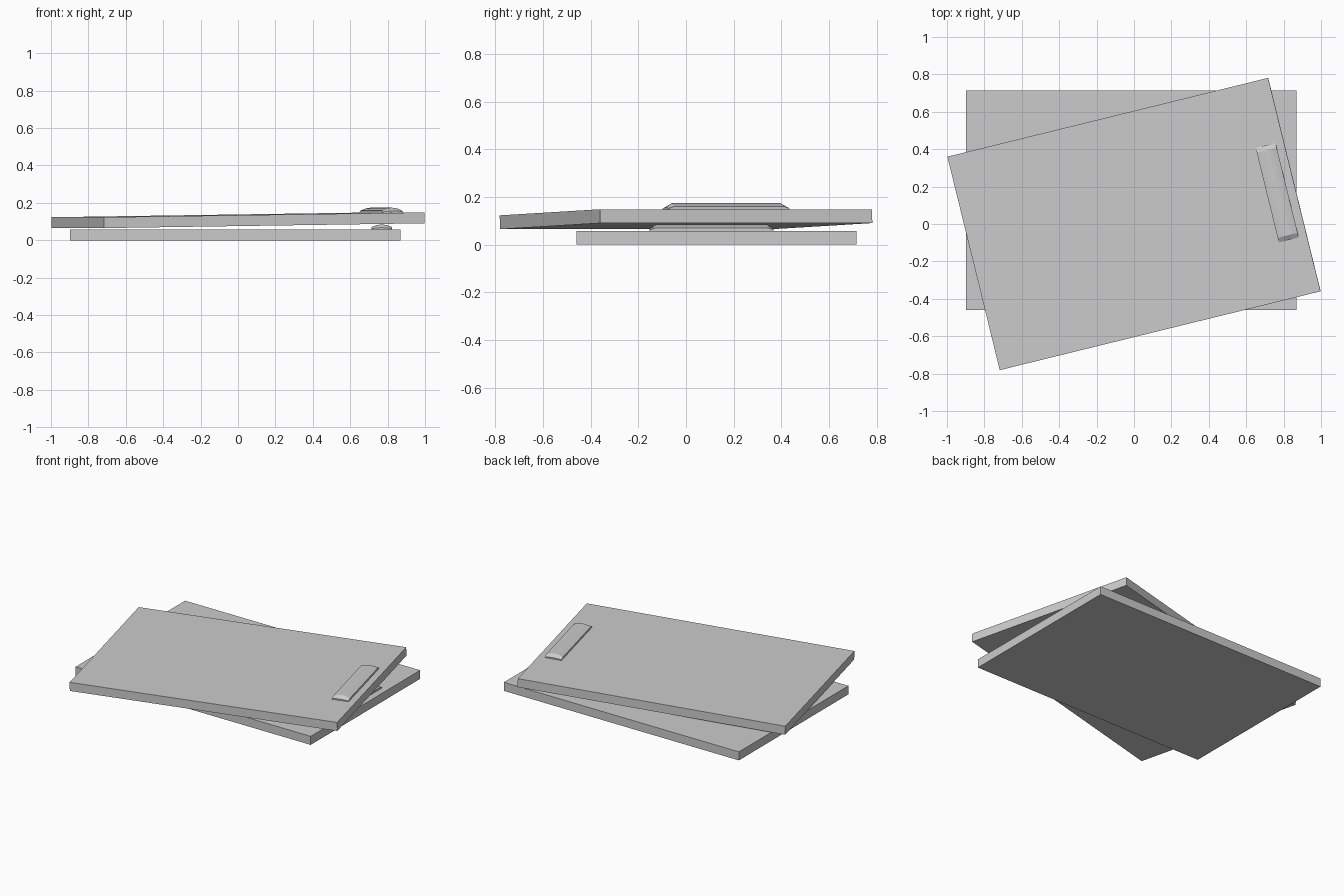
import bpy, bmesh
from math import radians
from mathutils import Matrix, Vector

if "Cube" in bpy.data.objects:
    bpy.data.objects.remove(bpy.data.objects["Cube"])

LENGTH, WIDTH, THICK = 1.766, 1.175, 0.058


def make_object(name, bm, matrix):
    bmesh.ops.recalc_face_normals(bm, faces=bm.faces[:])
    mesh = bpy.data.meshes.new(name)
    bm.to_mesh(mesh)
    bm.free()
    obj = bpy.data.objects.new(name, mesh)
    bpy.context.collection.objects.link(obj)
    obj.matrix_world = matrix
    return obj


def board(name, matrix):
    bm = bmesh.new()
    bmesh.ops.create_cube(bm, size=1)
    bmesh.ops.scale(bm, vec=(LENGTH, WIDTH, THICK), verts=bm.verts[:])
    return make_object(name, bm, matrix)


def clip(name, matrix):
    # Arched bar lofted along y, with sloping ends
    arch = [(-0.055, 0.0), (-0.055, 0.013), (-0.028, 0.023), (0, 0.027),
            (0.028, 0.023), (0.055, 0.013), (0.055, 0.0)]
    bm = bmesh.new()
    rings = []
    for y, inset, rise in [(-0.26, 0, 0.35), (-0.235, 1, 1), (0.235, 1, 1), (0.26, 0, 0.35)]:
        rings.append([bm.verts.new((x + 0.784, y - 0.02, z * rise + THICK / 2))
                      for x, z in arch])
    for a, b in zip(rings, rings[1:]):
        for i in range(len(arch)):
            j = (i + 1) % len(arch)
            bm.faces.new((a[i], a[j], b[j], b[i]))
    bm.faces.new(rings[0])
    bm.faces.new(rings[-1])
    obj = make_object(name, bm, matrix)
    bpy.ops.object.select_all(action='DESELECT')
    bpy.context.view_layer.objects.active = obj
    obj.select_set(True)
    bpy.ops.object.shade_smooth_by_angle(angle=radians(25))


# Flat lower clipboard, and upper one turned and resting on the lower clip
lower = Matrix.Translation((-0.015, 0.1275, THICK / 2))
upper = (Matrix.Translation((0, 0, 0.107))
         @ Matrix.Rotation(radians(13.8), 4, 'Z')
         @ Matrix.Rotation(-0.0145, 4, 'Y'))
for label, matrix in (("lower", lower), ("upper", upper)):
    board(label + "_board", matrix)
    clip(label + "_clip", matrix)
